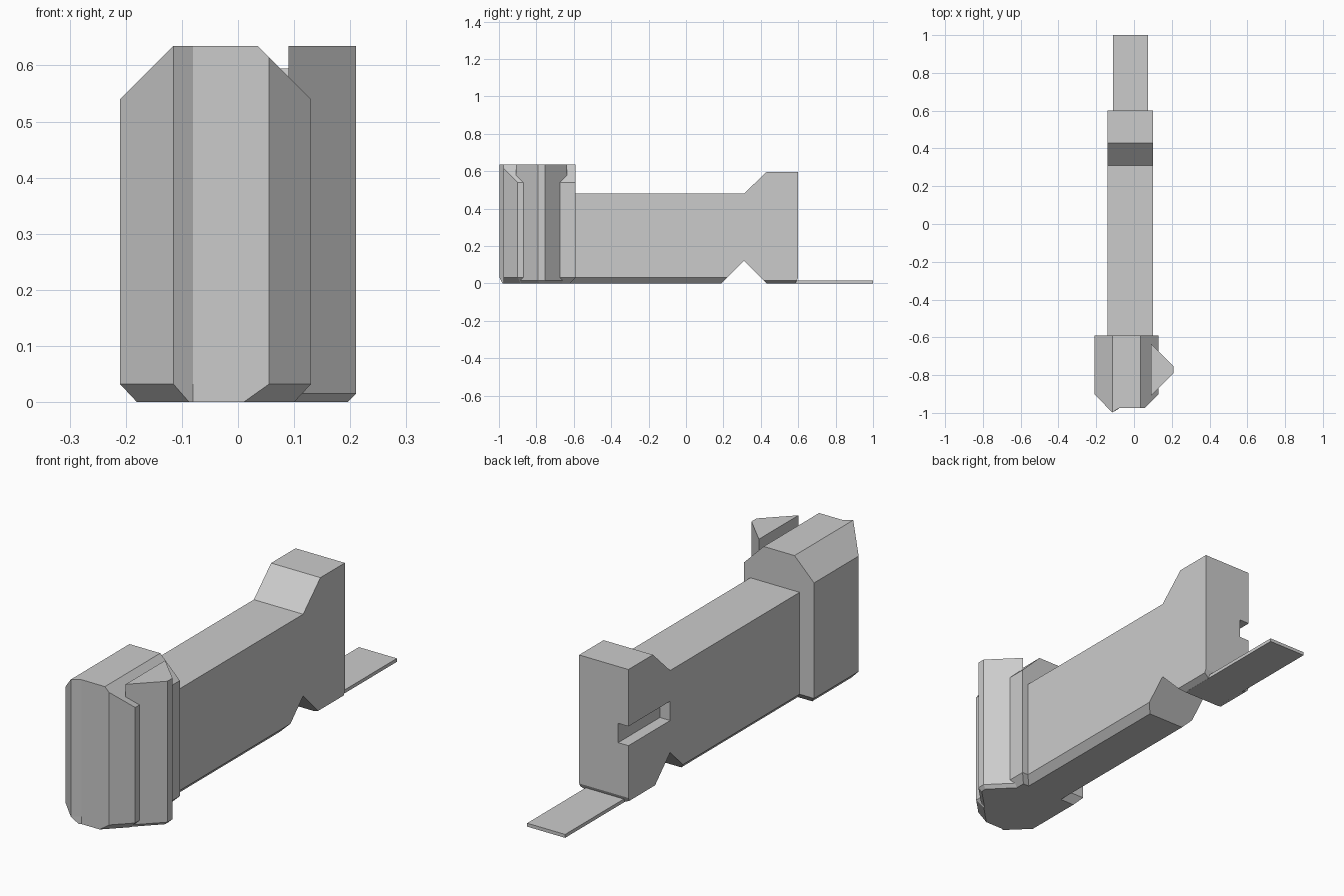
import bpy
import bmesh
from mathutils import Vector

cube = bpy.data.objects.get("Cube")
if cube:
    bpy.data.objects.remove(cube, do_unlink=True)

grey = bpy.data.materials.new("plain grey")
grey.use_nodes = True
colour = (0.6, 0.6, 0.6, 1)
grey.diffuse_color = colour
grey.node_tree.nodes["Principled BSDF"].inputs["Base Color"].default_value = colour


def loft(name, rings, cuts=()):
    """Skin matching rings of points, cap both ends, then slice by (point, outward normal)."""
    bm = bmesh.new()
    loops = [[bm.verts.new(p) for p in ring] for ring in rings]
    n = len(loops[0])
    for a, b in zip(loops, loops[1:]):
        for i in range(n):
            j = (i + 1) % n
            bm.faces.new((a[i], a[j], b[j], b[i]))
    bm.faces.new(loops[0][::-1])
    bm.faces.new(loops[-1])
    for point, normal in cuts:
        geom = bm.verts[:] + bm.edges[:] + bm.faces[:]
        bmesh.ops.bisect_plane(bm, geom=geom, plane_co=Vector(point), dist=1e-5,
                               plane_no=Vector(normal).normalized(), clear_outer=True)
        edges = [e for e in bm.edges if e.is_boundary]
        bmesh.ops.holes_fill(bm, edges=edges, sides=0)
    bmesh.ops.recalc_face_normals(bm, faces=bm.faces[:])
    mesh = bpy.data.meshes.new(name)
    bm.to_mesh(mesh)
    bm.free()
    mesh.materials.append(grey)
    obj = bpy.data.objects.new(name, mesh)
    bpy.context.collection.objects.link(obj)
    return obj


def at_z(plan, z):
    return [(x, y, z) for x, y in plan]


def side_shape(name, profile, x0, x1, cuts=()):
    return loft(name, [[(x, y, z) for y, z in profile] for x in (x0, x1)], cuts)


def box(name, x0, x1, y0, y1, z0, z1):
    return side_shape(name, [(y0, z0), (y1, z0), (y1, z1), (y0, z1)], x0, x1)


LEFT, RIGHT = -0.14, 0.10


def bottom_bevels(width, height):
    return [((LEFT, 0, height), (-height, 0, -width)),
            ((RIGHT, 0, height), (height, 0, -width))]


# Head block with sloped shoulders and a bevelled base
plan = [(-0.21, -0.59), (-0.21, -0.90), (-0.115, -0.998), (-0.08, -0.975),
        (0.055, -0.975), (0.13, -0.90), (0.13, -0.59)]
base = [(-0.18, -0.62), (-0.18, -0.89), (-0.087, -0.982), (-0.08, -0.975),
        (0.01, -0.975), (0.10, -0.885), (0.10, -0.62)]
loft("head", [at_z(base, 0), at_z(plan, 0.032), at_z(plan, 0.635)],
     [((-0.21, 0, 0.54), (-1, 0, 1)), ((0.13, 0, 0.54), (1, 0, 1))])

# Wedge-shaped side catch
wedge = [(0.09, -0.91), (0.21, -0.79), (0.21, -0.755), (0.09, -0.635)]
wedge_base = [(0.09, -0.89), (0.195, -0.785), (0.195, -0.76), (0.09, -0.655)]
loft("side_catch", [at_z(wedge_base, 0), at_z(wedge, 0.015), at_z(wedge, 0.635)])

# Long arm running back to the notch
side_shape("arm", [(-0.70, 0), (0.19, 0), (0.31, 0.12), (0.31, 0.48), (-0.70, 0.48)],
           LEFT, RIGHT, bottom_bevels(0.03, 0.032))

# Raised heel with a slot in one side
heel = side_shape("heel", [(0.31, 0.12), (0.43, 0), (0.585, 0), (0.60, 0.03),
                           (0.60, 0.595), (0.43, 0.595), (0.31, 0.48)],
                  LEFT, RIGHT, bottom_bevels(0.028, 0.015))
cutter = box("slot_cutter", -0.20, -0.09, 0.25, 0.70, 0.26, 0.345)
cutter.hide_render = True
slot = heel.modifiers.new("slot", "BOOLEAN")
slot.operation = "DIFFERENCE"
slot.solver = "EXACT"
slot.object = cutter
bpy.context.view_layer.objects.active = heel
bpy.ops.object.modifier_apply(modifier="slot")
bpy.data.objects.remove(cutter, do_unlink=True)

# Thin tongue projecting from the heel
box("tongue", -0.112, 0.073, 0.44, 1.0, 0, 0.015)
